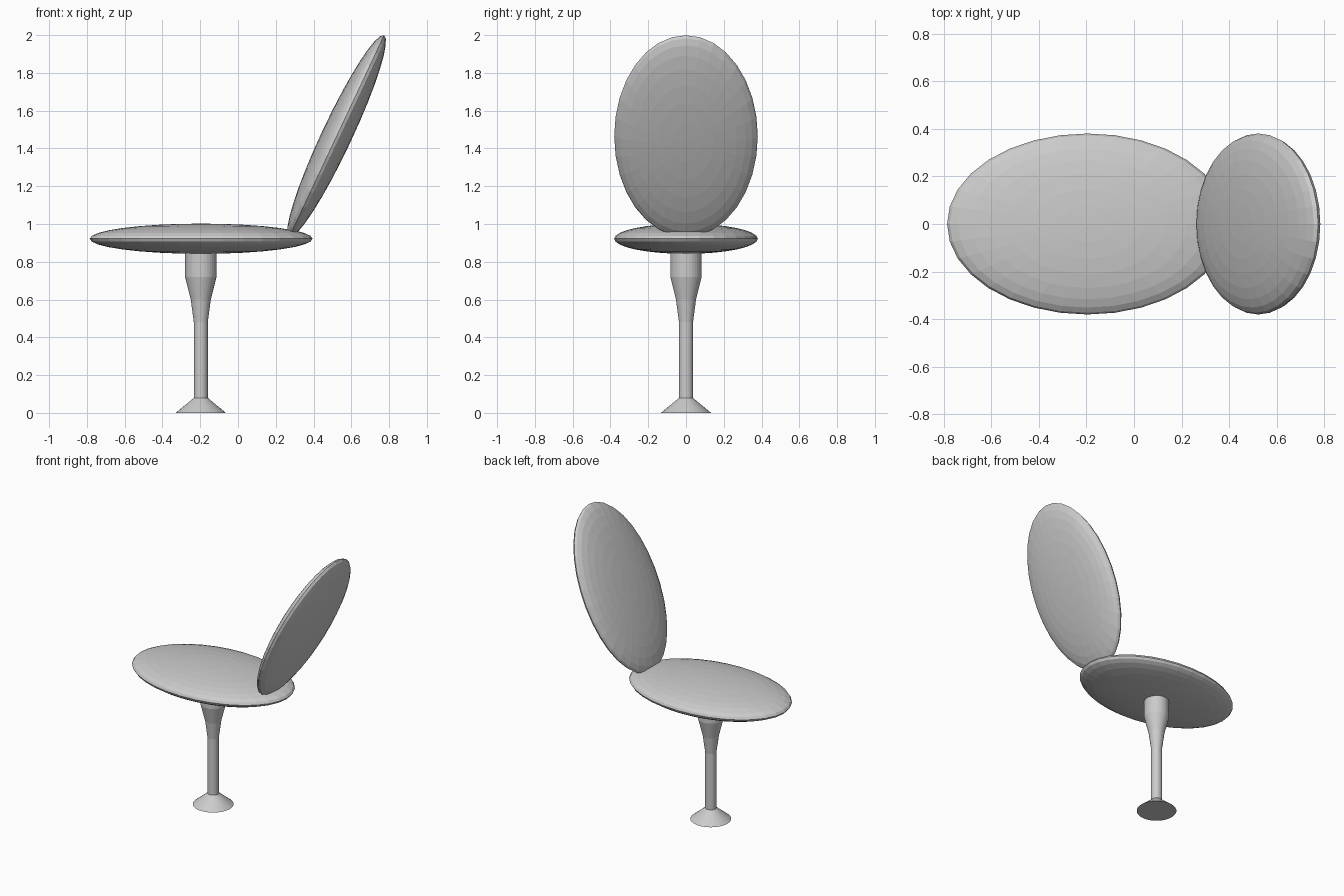
import bpy, bmesh, math
from mathutils import Matrix

if "Cube" in bpy.data.objects:
    bpy.data.objects.remove(bpy.data.objects["Cube"])

grey = bpy.data.materials.new("plain grey")
grey.diffuse_color = (0.6, 0.6, 0.6, 1)
grey.use_nodes = True
grey.node_tree.nodes["Principled BSDF"].inputs["Base Color"].default_value = grey.diffuse_color


def add_object(name, bm):
    mesh = bpy.data.meshes.new(name)
    bmesh.ops.recalc_face_normals(bm, faces=bm.faces)
    bm.to_mesh(mesh)
    bm.free()
    mesh.materials.append(grey)
    obj = bpy.data.objects.new(name, mesh)
    bpy.context.collection.objects.link(obj)
    return obj


def cushion(name, centre, tilt):
    """Flattened ellipsoid, tilted about the y axis."""
    bm = bmesh.new()
    bmesh.ops.create_uvsphere(bm, u_segments=32, v_segments=16, radius=1)
    bm.transform(Matrix.Translation(centre)
                 @ Matrix.Rotation(-math.radians(tilt), 4, 'Y')
                 @ Matrix.Diagonal((0.59, 0.38, 0.08, 1)))
    return add_object(name, bm)


def lathe(name, x, profile, segments=32):
    """Capped solid of revolution from (radius, height) pairs."""
    bm = bmesh.new()
    rings = [[bm.verts.new((x + r * math.cos(math.tau * i / segments),
                            r * math.sin(math.tau * i / segments), z))
              for i in range(segments)] for r, z in profile]
    for low, high in zip(rings, rings[1:]):
        for i in range(segments):
            j = (i + 1) % segments
            bm.faces.new((low[i], low[j], high[j], high[i]))
    bm.faces.new(rings[0][::-1])
    bm.faces.new(rings[-1])
    return add_object(name, bm)


# Seat and reclined backrest share one shape
cushion("seat", (-0.195, 0, 0.922), 0)
cushion("backrest", (0.522, 0, 1.465), 64.8)

# Pedestal: flared foot, thin column, widening collar under the seat
lathe("pedestal", -0.197, [(0.133, 0), (0.042, 0.075), (0.037, 0.08), (0.037, 0.48),
                           (0.053, 0.6), (0.083, 0.72), (0.083, 0.88)])
